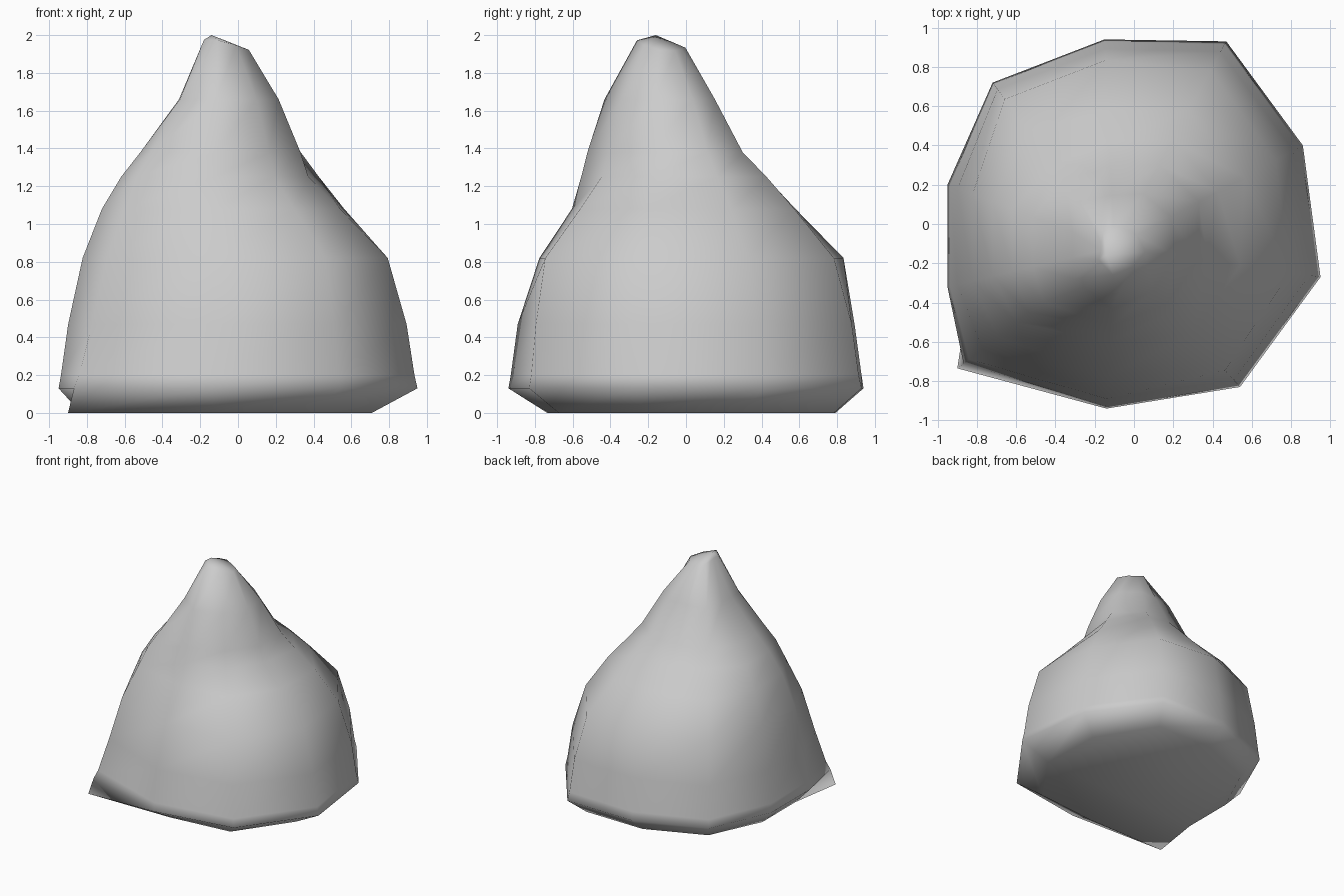
import bpy, bmesh

# Widest outline of the lump, seen from above (counter-clockwise)
OUTLINE = [(0.95, -0.27), (0.86, 0.40), (0.47, 0.93), (-0.15, 0.94), (-0.72, 0.72),
           (-0.95, 0.20), (-0.95, -0.32), (-0.90, -0.735), (-0.14, -0.94), (0.54, -0.83)]
AXIS = (-0.10, -0.12)   # the peak sits off-centre

# Each level: height, then how far every outline corner lies from the axis
LEVELS = [
    (0.00, [.77, .82, .86, .86, .85, .86, .86, 1.0, .74, .78]),
    (0.13, [1.0, 1.0, 1.0, 1.0, 1.0, 1.0, 1.0, .96, 1.0, 1.0]),
    (0.20, [.985, .985, .985, .99, .99, .985, .985, .925, .985, .985]),
    (0.47, [.945, .95, .95, .955, .96, .94, .94, .84, .94, .95]),
    (0.82, [.85, .855, .86, .90, .90, .85, .85, .74, .80, .88]),
    (1.08, [.61, .69, .66, .66, .71, .73, .73, .62, .59, .62]),
    (1.25, [.45, .55, .52, .51, .50, .61, .61, .54, .53, .46]),
    (1.38, [.41, .45, .40, .39, .41, .49, .49, .45, .49, .41]),
    (1.66, [.30, .30, .26, .25, .28, .25, .25, .26, .38, .31]),
    (1.94, [.15, .12, .09, .11, .09, .08, .08, .10, .17, .14]),
]


def ring(bm, z, factors):
    return [bm.verts.new((AXIS[0] + (x - AXIS[0]) * f, AXIS[1] + (y - AXIS[1]) * f, z))
            for (x, y), f in zip(OUTLINE, factors)]


# Rounded lump with a peak, lofted through the levels
bm = bmesh.new()
rings = [ring(bm, z, f) for z, f in LEVELS]
n = len(OUTLINE)
for low, high in zip(rings, rings[1:]):
    for i in range(n):
        j = (i + 1) % n
        bm.faces.new((low[i], low[j], high[j], high[i]))

# Tilted tip: left side of the last ring rises, closed by a small summit
for v in rings[-1]:
    v.co.z += -0.2 * (v.co.x + 0.10) - 0.15 * (v.co.y + 0.12) + 0.01
tip = bm.verts.new((-0.14, -0.16, 2.0))
for i in range(n):
    bm.faces.new((rings[-1][i], rings[-1][(i + 1) % n], tip))

# Flat underside
bm.faces.new(rings[0][::-1])
bmesh.ops.recalc_face_normals(bm, faces=bm.faces)
for f in bm.faces:
    f.smooth = True

mesh = bpy.data.meshes.new("rock_mound")
bm.to_mesh(mesh)
bm.free()
rock = bpy.data.objects.new("rock_mound", mesh)
bpy.context.collection.objects.link(rock)
